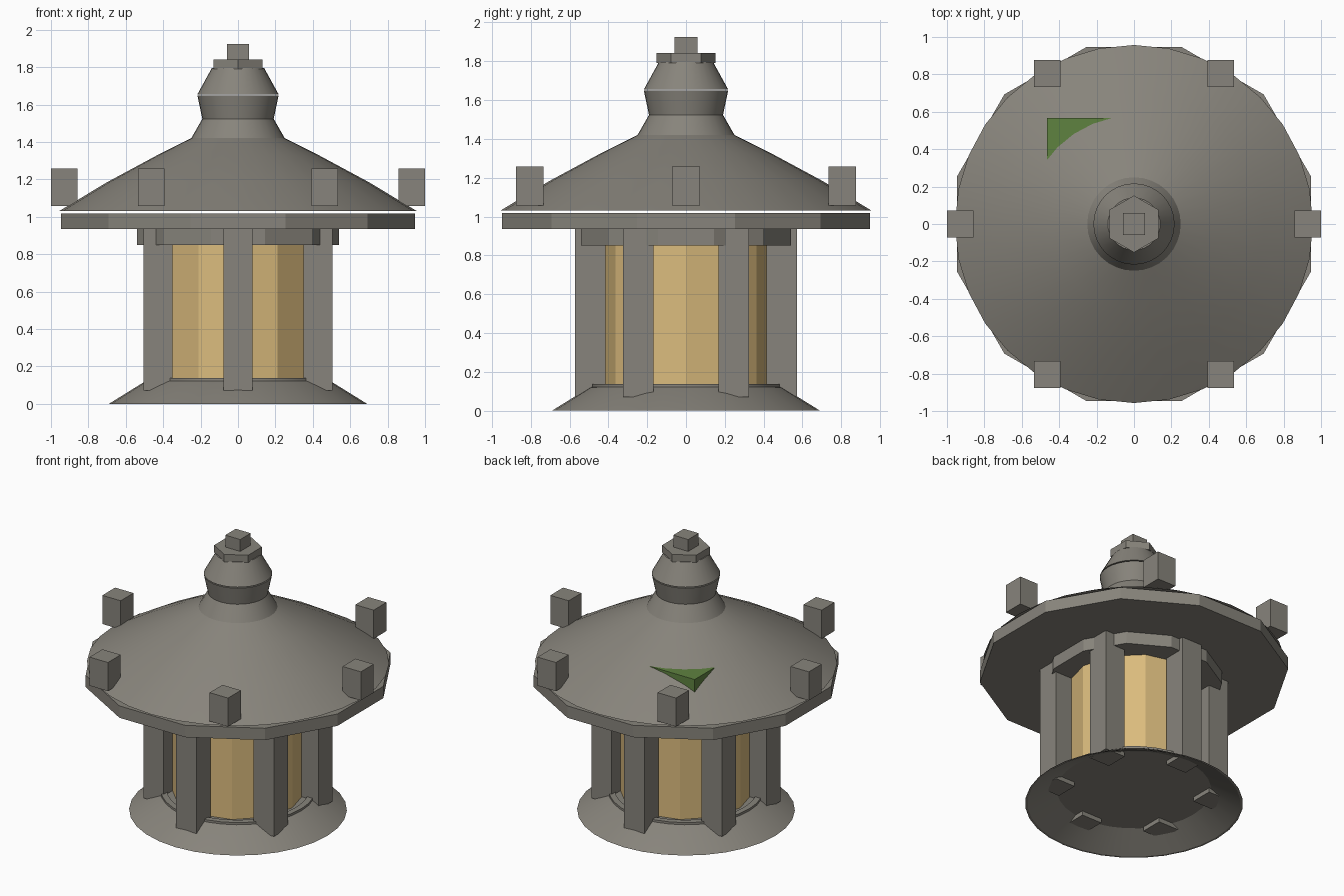
import bpy, bmesh, math

if "Cube" in bpy.data.objects:
    bpy.data.objects.remove(bpy.data.objects["Cube"], do_unlink=True)


def material(name, rgb):
    m = bpy.data.materials.new(name)
    m.use_nodes = True
    m.diffuse_color = (*rgb, 1)
    m.node_tree.nodes["Principled BSDF"].inputs["Base Color"].default_value = (*rgb, 1)
    return m


STONE = material("grey stone", (0.245, 0.231, 0.200))
GLOW = material("warm lamp glow", (0.700, 0.495, 0.205))
MOSS = material("moss green", (0.114, 0.223, 0.051))


def finish(bm, name, mat, smooth=False):
    bmesh.ops.recalc_face_normals(bm, faces=bm.faces)
    mesh = bpy.data.meshes.new(name)
    bm.to_mesh(mesh)
    bm.free()
    mesh.materials.append(mat)
    ob = bpy.data.objects.new(name, mesh)
    bpy.context.collection.objects.link(ob)
    if smooth:
        bpy.ops.object.select_all(action="DESELECT")
        ob.select_set(True)
        bpy.context.view_layer.objects.active = ob
        bpy.ops.object.shade_smooth_by_angle(angle=math.radians(20))
    return ob


def box(name, lo, hi, mat=STONE):
    bm = bmesh.new()
    bmesh.ops.create_cube(bm, size=1)
    for v in bm.verts:
        v.co = [(a + b) / 2 + c * (b - a) for a, b, c in zip(lo, hi, v.co)]
    return finish(bm, name, mat)


def lathe(name, profile, sides, turn=0.0, mat=STONE, smooth=False):
    """Spin an (r, z) profile that starts and ends on the axis."""
    bm = bmesh.new()
    pts = [bm.verts.new((r * math.cos(turn), r * math.sin(turn), z)) for r, z in profile]
    edges = [bm.edges.new(p) for p in zip(pts, pts[1:])]
    bmesh.ops.spin(bm, geom=pts + edges, cent=(0, 0, 0), axis=(0, 0, 1),
                   angle=math.tau, steps=sides, use_merge=True)
    bmesh.ops.remove_doubles(bm, verts=bm.verts, dist=1e-5)
    return finish(bm, name, mat, smooth)


def prism(name, r, z0, z1, sides, turn, mat=STONE):
    return lathe(name, [(0, z0), (r, z0), (r, z1), (0, z1)], sides, turn, mat)


T15 = math.radians(15)

# Flared foot, hollow underneath, with a raised lip
lathe("base", [(0, 0.10), (0.49, 0.10), (0.675, 0.0), (0.69, 0.0), (0.50, 0.118),
               (0.49, 0.122), (0.49, 0.137), (0.45, 0.137), (0.45, 0.125), (0, 0.125)],
      32, smooth=True)

# Glowing chamber and the collar above it
prism("lamp_chamber", 0.42, 0.12, 0.87, 12, 0, GLOW)
prism("collar", 0.56, 0.85, 0.937, 12, T15)

# Six posts, with a floating block over the eaves between each pair
for i in range(6):
    a = math.radians(30 + 60 * i)
    x, y = 0.493 * math.cos(a), 0.493 * math.sin(a)
    box(f"post_{i + 1}", (x - 0.078, y - 0.078, 0.07), (x + 0.078, y + 0.078, 0.937))
    a = math.radians(60 * i)
    x, y = 0.929 * math.cos(a), 0.929 * math.sin(a)
    box(f"eave_block_{i + 1}", (x - 0.071, y - 0.071, 1.057), (x + 0.071, y + 0.071, 1.257))

# Eaves slab, then the roof and neck just above it
prism("eaves_slab", 0.98, 0.935, 1.018, 12, T15)
lathe("roof", [(0, 1.03), (0.957, 1.03), (0.70, 1.185), (0.44, 1.325), (0.25, 1.42),
               (0.19, 1.525), (0, 1.525)], 32, smooth=True)

# Finial: two flared rings, a six-sided cap and a small top cube
lathe("finial_bowl", [(0, 1.52), (0.19, 1.52), (0.217, 1.648), (0, 1.648)], 32, smooth=True)
lathe("finial_shoulder", [(0, 1.655), (0.217, 1.655), (0.14, 1.795), (0, 1.795)], 32, smooth=True)
prism("finial_cap", 0.152, 1.79, 1.842, 6, math.radians(30))
box("top_cube", (-0.058, -0.058, 1.84), (0.058, 0.058, 1.925))

# Patch of moss breaking through the back of the roof
box("moss_patch", (-0.465, 0.1, 1.1), (0.0, 0.568, 1.25), MOSS)
